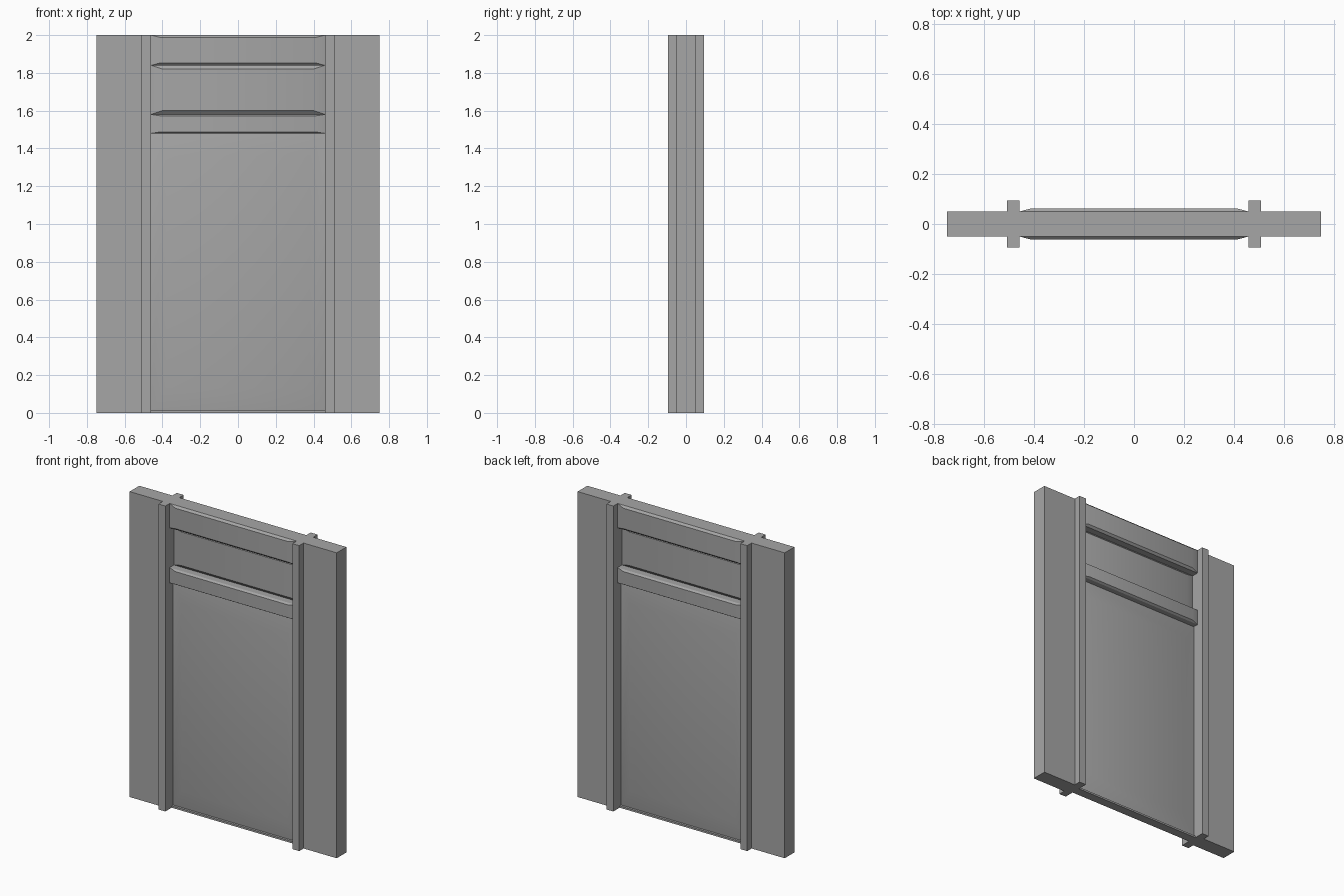
import bpy, bmesh, math

cube = bpy.data.objects.get("Cube")
if cube:
    bpy.data.objects.remove(cube, do_unlink=True)

grey = bpy.data.materials.new("plain grey")
grey.use_nodes = True
grey.diffuse_color = (0.38, 0.38, 0.38, 1)
grey.node_tree.nodes["Principled BSDF"].inputs["Base Color"].default_value = grey.diffuse_color


def finish(name, bm, smooth=False):
    bmesh.ops.recalc_face_normals(bm, faces=bm.faces)
    mesh = bpy.data.meshes.new(name)
    bm.to_mesh(mesh)
    bm.free()
    mesh.materials.append(grey)
    obj = bpy.data.objects.new(name, mesh)
    bpy.context.collection.objects.link(obj)
    if smooth:
        bpy.ops.object.select_all(action="DESELECT")
        obj.select_set(True)
        bpy.context.view_layer.objects.active = obj
        bpy.ops.object.shade_smooth_by_angle(angle=math.radians(30))
    return obj


def box(name, x0, x1, depth, z0, z1):
    bm = bmesh.new()
    bmesh.ops.create_cube(bm, size=1)
    for v in bm.verts:
        v.co.x = x1 if v.co.x > 0 else x0
        v.co.y *= 2 * depth
        v.co.z = z1 if v.co.z > 0 else z0
    return finish(name, bm)


def raised_panel(name, half, z0, z1, edge, face, bx, bz):
    """Slab with a raised, bevelled field on both its front and back."""
    bm = bmesh.new()
    rings = []
    for y, ix, iz in ((-face, bx, bz), (-edge, 0, 0), (edge, 0, 0), (face, bx, bz)):
        x, lo, hi = half - ix, z0 + iz, z1 - iz
        rings.append([bm.verts.new(p) for p in
                      ((-x, y, lo), (x, y, lo), (x, y, hi), (-x, y, hi))])
    for a, b in zip(rings, rings[1:]):
        for i in range(4):
            j = (i + 1) % 4
            bm.faces.new((a[i], a[j], b[j], b[i]))
    bm.faces.new(rings[0])
    bm.faces.new(rings[-1])
    return finish(name, bm, True)


# Wall pieces and projecting jambs on both sides
for side, s in (("left", 1), ("right", -1)):
    box(side + "_wall", *sorted((s * 0.51, s * 0.75)), 0.05, 0, 2)
    box(side + "_jamb", *sorted((s * 0.46, s * 0.51)), 0.095, 0, 2)

# Rails above the door and above the small upper panel
raised_panel("top_rail", 0.46, 1.84, 2, 0.05, 0.063, 0.05, 0.013)
raised_panel("middle_rail", 0.46, 1.48, 1.58, 0.05, 0.063, 0.05, 0.008)

# Recessed upper panel and tall door
raised_panel("upper_panel", 0.46, 1.58, 1.84, 0.005, 0.022, 0.06, 0.02)
raised_panel("door_panel", 0.46, 0.012, 1.48, 0.015, 0.038, 0.08, 0.12)
box("door_sill", -0.46, 0.46, 0.03, 0, 0.012)
